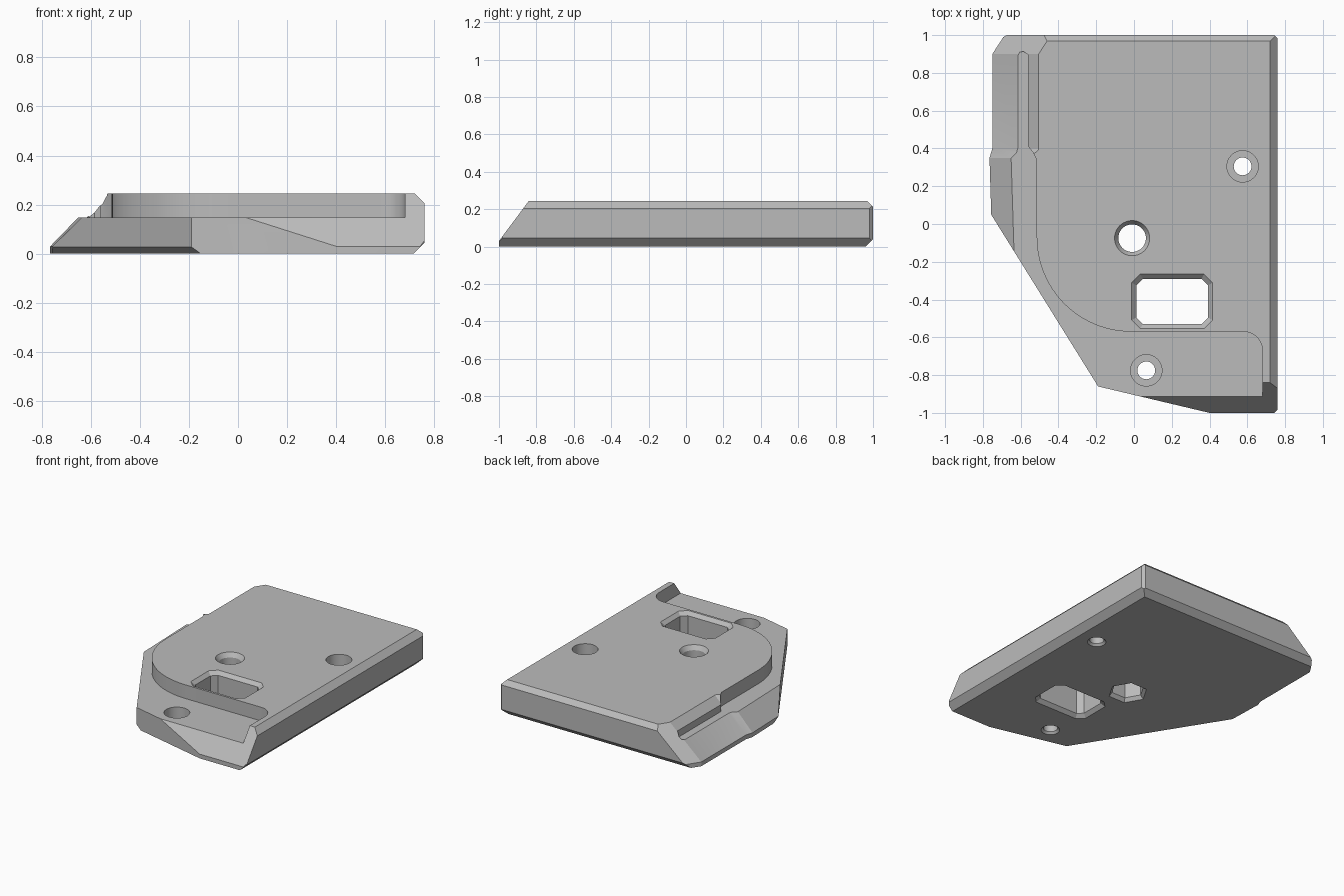
import bpy, bmesh
from math import cos, sin, pi, radians
from mathutils import Vector

if "Cube" in bpy.data.objects:
    bpy.data.objects.remove(bpy.data.objects["Cube"], do_unlink=True)

TOP, LEDGE, BACK = 0.245, 0.148, 1.0

grey = bpy.data.materials.new("plain grey")
grey.use_nodes = True
grey.diffuse_color = (0.5, 0.5, 0.5, 1)
grey.node_tree.nodes["Principled BSDF"].inputs["Base Color"].default_value = (0.5, 0.5, 0.5, 1)


def make_object(name, bm):
    bmesh.ops.recalc_face_normals(bm, faces=bm.faces)
    mesh = bpy.data.meshes.new(name)
    bm.to_mesh(mesh)
    bm.free()
    mesh.materials.append(grey)
    obj = bpy.data.objects.new(name, mesh)
    bpy.context.collection.objects.link(obj)
    return obj


def loft(name, rings):
    """Closed solid through rings that have equal point counts."""
    bm = bmesh.new()
    loops = [[bm.verts.new(p) for p in ring] for ring in rings]
    n = len(loops[0])
    for a, b in zip(loops, loops[1:]):
        for i in range(n):
            j = (i + 1) % n
            bm.faces.new((a[i], a[j], b[j], b[i]))
    bm.faces.new(loops[0])
    bm.faces.new(loops[-1])
    return make_object(name, bm)


def turned(name, x, y, profile, sides=48):
    """Solid of revolution about a vertical axis from (radius, height) pairs."""
    angles = [2 * pi * i / sides for i in range(sides)]
    return loft(name, [[(x + r * cos(a), y + r * sin(a), z) for a in angles]
                       for r, z in profile])


def arc(cx, cy, r, start, end, steps):
    return [(cx + r * cos(radians(start + (end - start) * i / steps)),
             cy + r * sin(radians(start + (end - start) * i / steps)))
            for i in range(steps + 1)]


def cut(target, cutter):
    cutter.hide_render = True
    mod = target.modifiers.new("cut", 'BOOLEAN')
    mod.operation = 'DIFFERENCE'
    mod.solver = 'EXACT'
    mod.object = cutter
    bpy.context.view_layer.objects.active = target
    bpy.ops.object.modifier_apply(modifier=mod.name)
    bpy.data.objects.remove(cutter, do_unlink=True)


# Plate body: a block sliced by planes (point, outward normal)
bm = bmesh.new()
bmesh.ops.create_cube(bm, size=1)
for v in bm.verts:
    v.co = Vector((0.76 if v.co.x > 0 else -0.85, 2 * v.co.y, TOP if v.co.z > 0 else 0))
slices = [
    ((0.76, 0, 0.045), (1, 0, -1)),            # right lower chamfer
    ((0.76, 0, 0.205), (1, 0, 1)),             # right upper chamfer
    ((0, BACK, 0.04), (0, 1, -1)),             # back lower chamfer
    ((0, BACK, 0.213), (0, 1, 1)),             # back upper chamfer
    ((0.76, 0.982, 0), (1, 1, 0)),             # right corners
    ((0.76, -0.982, 0), (1, -1, 0)),
    ((0, -BACK, 0.03), (0, -0.215, 0.16)),     # sloping front
    ((0.4, -BACK, 0), (-0.14, -0.59, 0)),      # front left face
    ((-0.19, -0.86, 0), (-0.9, -0.56, 0)),     # long diagonal face
    ((-0.19, -0.86, 0.028), (-0.85, -0.53, -1)),
]
for point, normal in slices:
    bmesh.ops.bisect_plane(bm, geom=bm.verts[:] + bm.edges[:] + bm.faces[:], dist=1e-5,
                           plane_co=point, plane_no=Vector(normal).normalized(),
                           clear_outer=True)
    bmesh.ops.holes_fill(bm, edges=[e for e in bm.edges if e.is_boundary], sides=0)
body = make_object("plate", bm)


# Sloping left side, with a shallow bump and a flared back corner
def side_section(y, low, high):
    return [(low, y, -0.1), (low, y, 0.03), (high, y, 0.3), (-1.2, y, 0.3), (-1.2, y, -0.1)]


cut(body, loft("side_cutter", [
    side_section(-0.3, -0.745, -0.483),
    side_section(0.35, -0.765, -0.503),
    side_section(0.40, -0.75, -0.442),
    side_section(0.90, -0.75, -0.442),
    side_section(1.10, -0.62, -0.312)]))

# Lowered ledge round the front and left, running into a narrow groove
outline = [(-0.56, 0.895), (-0.56, 0.41), (-0.535, 0.38), (-0.515, 0.34)]
outline += arc(-0.015, -0.07, 0.5, 180, 270, 24)
outline += arc(0.58, -0.67, 0.1, 90, 0, 10)
outline += [(0.68, -1.2), (-1.2, -1.2), (-1.2, 0.89), (-0.615, 0.89),
            (-0.605, 0.91), (-0.585, 0.913)]
cut(body, loft("ledge_cutter", [[(x, y, z) for x, y in outline] for z in (LEDGE, 0.4)]))


# Rectangular window with clipped corners and flared rims
def window_ring(z, grow):
    hx, hy, c = 0.19 + grow, 0.12 + grow, 0.035 + grow * 0.4
    corner = [(hx, hy - c), (hx - c, hy), (c - hx, hy), (-hx, hy - c)]
    corner += [(-x, -y) for x, y in corner]
    return [(0.202 + x, -0.41 + y, z) for x, y in corner]


cut(body, loft("window_cutter", [
    window_ring(-0.02, 0.044), window_ring(0.024, 0), window_ring(TOP - 0.024, 0),
    window_ring(TOP + 0.02, 0.044)]))

# Bolt hole with a six-sided recess underneath
cut(body, turned("bolt_cutter", -0.01, -0.075,
                 [(0.073, -0.1), (0.073, TOP - 0.03), (0.093, TOP), (0.093, TOP + 0.1)]))
cut(body, turned("nut_cutter", -0.01, -0.075,
                 [(0.147, -0.02), (0.11, 0.025), (0.11, 0.13)], 6))

# Counterbored screw holes
for x, y in ((0.575, 0.305), (0.065, -0.775)):
    cut(body, turned("screw_cutter", x, y, [
        (0.075, -0.015), (0.047, 0.015), (0.047, 0.07), (0.083, 0.07), (0.083, 0.4)]))

# Smooth the curved walls and keep the edges sharp
bpy.ops.object.select_all(action='DESELECT')
body.select_set(True)
bpy.context.view_layer.objects.active = body
bpy.ops.object.shade_smooth_by_angle(angle=radians(20))
